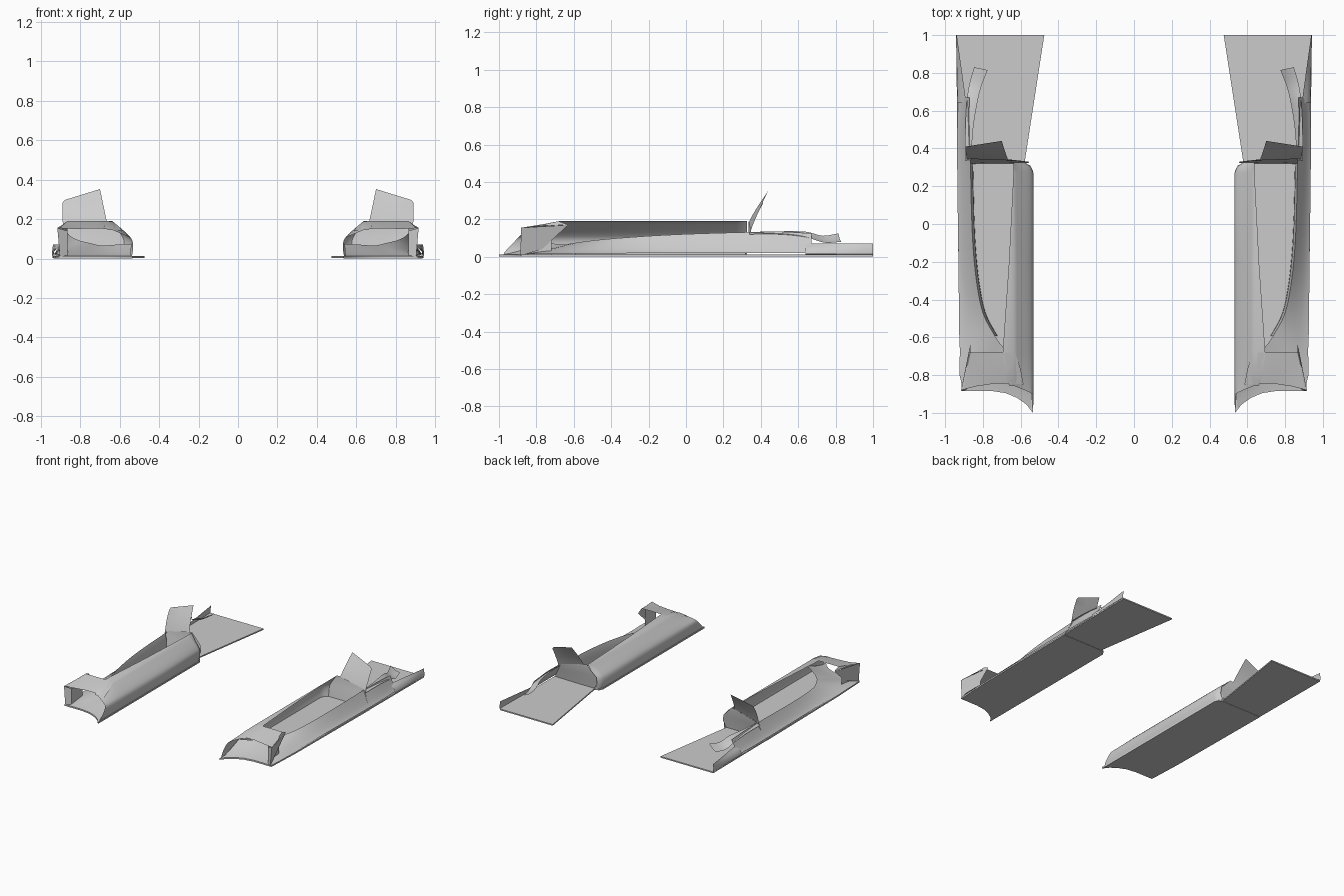
import bpy, bmesh
from mathutils import Vector

def finish(name, bm, angle=35):
    bmesh.ops.remove_doubles(bm, verts=bm.verts, dist=0.0005)
    bmesh.ops.recalc_face_normals(bm, faces=bm.faces)
    me = bpy.data.meshes.new(name)
    bm.to_mesh(me)
    bm.free()
    ob = bpy.data.objects.new(name, me)
    bpy.context.collection.objects.link(ob)
    bpy.ops.object.select_all(action='DESELECT')
    ob.select_set(True)
    bpy.context.view_layer.objects.active = ob
    bpy.ops.object.shade_smooth_by_angle(angle=angle * 3.14159 / 180)
    # both sides of the car come from one half
    ob.modifiers.new("mirror", 'MIRROR')
    return ob

def loft(name, rows, angle=35):
    bm = bmesh.new()
    vs = [[bm.verts.new(p) for p in r] for r in rows]
    for a, b in zip(vs, vs[1:]):
        for i in range(len(a) - 1):
            bm.faces.new((a[i], a[i + 1], b[i + 1], b[i]))
    return finish(name, bm, angle)

def plate(name, outline, z0, z1):
    bm = bmesh.new()
    f = bm.faces.new([bm.verts.new((x, y, z0)) for x, y in outline])
    up = bmesh.ops.extrude_face_region(bm, geom=[f])['geom']
    for v in up:
        if isinstance(v, bmesh.types.BMVert):
            v.co.z = z1
    return finish(name, bm)

def smooth(pts, n=4):
    # Catmull-Rom resampling of a list of points
    P = [Vector(p) for p in pts]
    P = [2 * P[0] - P[1]] + P + [2 * P[-1] - P[-2]]
    out = []
    for i in range(1, len(P) - 2):
        a, b, c, d = P[i - 1:i + 3]
        for k in range(n):
            t = k / n
            out.append(0.5 * (2 * b + (c - a) * t + (2 * a - 5 * b + 4 * c - d) * t * t
                              + (3 * b - a - 3 * c + d) * t ** 3))
    return out + [P[-2]]

# floor plates, front and rear
plate("front_floor", [(.535, -1), (.57, -.955), (.62, -.92), (.68, -.895), (.76, -.883),
                      (.912, -.883), (.925, -.6), (.936, .32), (.58, .32), (.55, .31), (.535, .28)], 0, .012)
plate("rear_floor", [(.58, .32), (.936, .32), (.94, 1), (.475, 1)], 0.002, .012)

# inner body shell: rounded wall leaning over to a free top edge
def shell_row(y, top, edge, shift=0, rake=0):
    prof = smooth([(.538, .012, 0), (.532, .05, 0), (.536, .09, 0), (.555, .118, 0), (.59, .15, 0), (.635, .188, 0)], 3)
    row = []
    for x, z, _ in prof:
        if z > .1:
            z = .1 + (z - .1) * (top - .1) / .09
        row.append((x + shift * (1 - (x - .53) / .11), y + rake * max(0, z - .02), z))
    ye = row[-1][1]
    return row + [(max(edge, .638), ye, top)]

shell = [shell_row(-.975, .145, .66, 0, .95), shell_row(-.86, .165, .68, 0, .35)]
shell += [shell_row(-.68, .19, .695), shell_row(-.2, .19, .662),
          shell_row(.27, .19, .638), shell_row(.305, .19, .638, .015), shell_row(.325, .19, .638, .045)]
loft("inner_shell", shell)

# intake hood over the front
loft("intake_hood", [
    [(.585, -.85, .138), (.64, -.845, .15), (.74, -.845, .152), (.84, -.86, .15), (.915, -.88, .155)],
    [(.60, -.77, .158), (.65, -.77, .172), (.72, -.77, .173), (.82, -.77, .172), (.893, -.78, .165)],
    [(.63, -.68, .185), (.66, -.68, .19), (.72, -.68, .19), (.80, -.68, .19), (.867, -.68, .19)]])

# outer intake panel with front flange and inner duct wall
loft("intake_panel", [
    [(.865, -.72, .012), (.865, -.86, .012), (.903, -.885, .005), (.868, -.77, .04)],
    [(.865, -.72, .17), (.865, -.86, .14), (.916, -.882, .155), (.865, -.63, .17)]], 20)
loft("panel_top_strip", [[(.916, -.882, .155), (.89, -.76, .166), (.865, -.63, .17)],
                         [(.9, -.86, .156), (.88, -.74, .178), (.867, -.68, .19)]])

# swept sill: rises from the floor edge to a curved ridge
base = smooth([(.545, -.975, .012), (.65, -.9, .012), (.78, -.88, .012), (.912, -.85, .014), (.92, -.6, .016),
               (.926, -.38, .018), (.93, -.16, .02), (.933, .05, .02), (.936, .32, .02),
               (.936, .5, .02), (.93, .67, .02)])
ridge = smooth([(.54, -.76, .075), (.62, -.71, .07), (.695, -.65, .066), (.75, -.57, .078), (.80, -.47, .09),
                (.83, -.33, .102), (.85, -.15, .114), (.86, .05, .123), (.866, .32, .131),
                (.872, .5, .134), (.872, .67, .125)])
rows = []
for b, r in zip(base, ridge):
    row = []
    for k in range(7):
        t = k / 6
        p = b.lerp(r, t)
        p.z = b.z + (r.z - b.z) * t ** 1.25
        row.append(p)
    rows.append(row)
loft("swept_sill", rows)
loft("sill_inner_wall", [[r, r + Vector((-.012, 0, -.04)), Vector((r.x - .014, r.y, .012))]
                         for r in ridge if -.6 < r.y < .33])

# curled winglet continuing the ridge behind the bulkhead
outer = smooth([(.893, .34, .12), (.893, .5, .12), (.886, .64, .105), (.872, .74, .075), (.846, .83, .08)])
inner = smooth([(.862, .34, .132), (.852, .5, .136), (.83, .64, .134), (.808, .73, .112), (.775, .815, .125)])
loft("rear_winglet", [[o, o.lerp(i, .5) + Vector((0, 0, -.01 * k / 16)), i]
                      for k, (o, i) in enumerate(zip(outer, inner))])

# outer rail along the rear floor edge
rail = []
for k in range(7):
    t = k / 6
    y = .64 + .36 * t
    rail.append([(.905 + .03 * t, y, .012), (.936 + .006 * t, y, .014), (.932 + .011 * t, y, .035),
                 (.912 + .028 * t, y, .055), (.888 + .05 * t, y, .072)])
loft("rear_rail", rail)

# rear bulkhead
loft("rear_bulkhead", [
    [(.58, .32, .005), (.555, .325, .06), (.56, .33, .11), (.60, .335, .15), (.638, .335, .19)],
    [(.72, .32, .005), (.72, .328, .06), (.72, .337, .11), (.72, .345, .15), (.73, .35, .178)],
    [(.936, .315, .005), (.915, .325, .045), (.895, .335, .08), (.885, .342, .11), (.885, .347, .135)]], 40)

# upright flap on the bulkhead
flap = []
for k in range(6):
    t = k / 5
    a = Vector((.665 + .035 * t, .337 + .103 * t ** 1.15, .185 + .167 * t))
    b = Vector((.885 + .006 * min(1, t * 2), .345 + .065 * t ** 1.1, .135 + .158 * t))
    flap.append([a, a.lerp(b, .5), a.lerp(b, .94), b + Vector((0, 0, -.012 * t ** 4))])
loft("upright_flap", flap)
